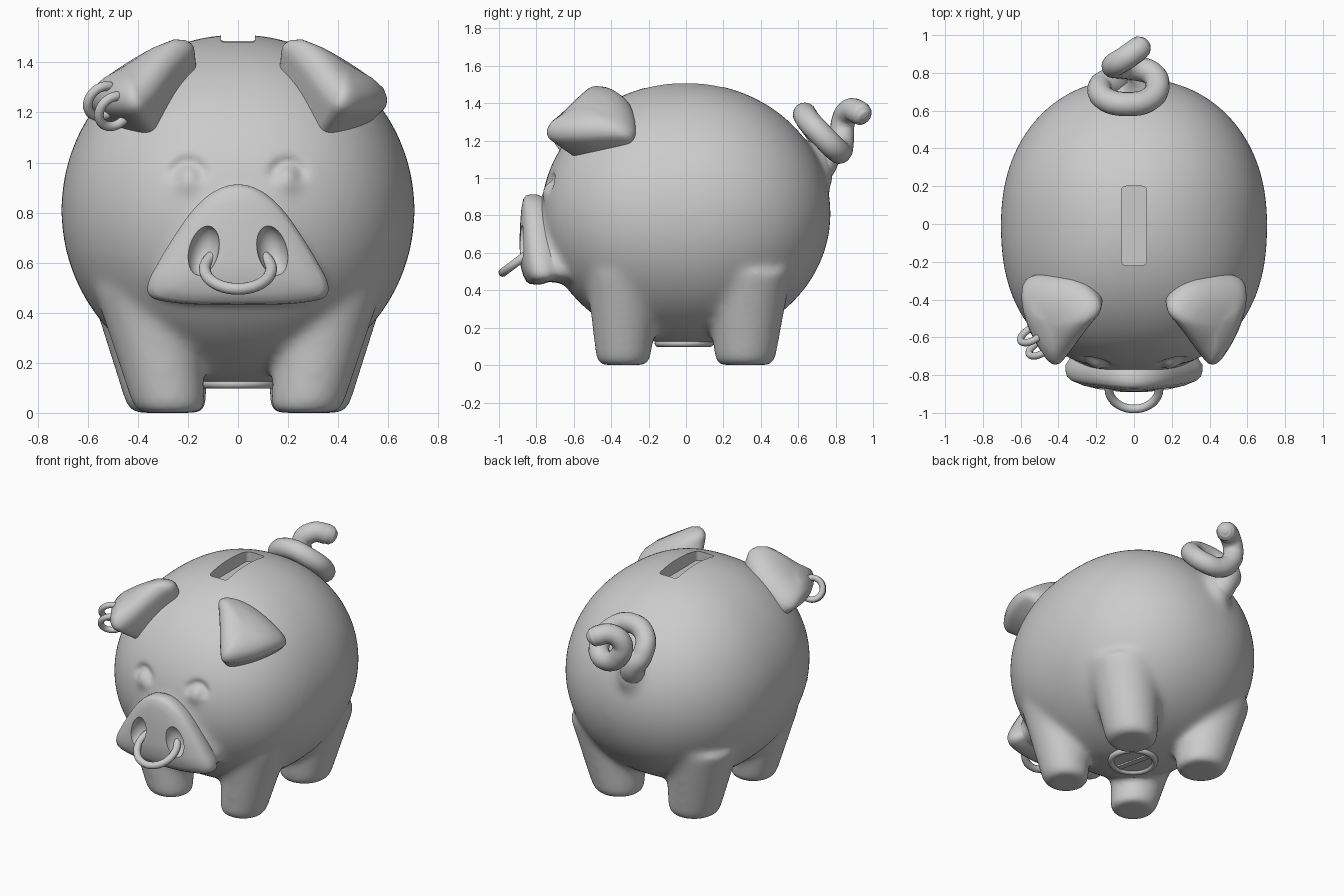
import bpy, bmesh, math
from mathutils import Vector, Matrix

if "Cube" in bpy.data.objects:
    bpy.data.objects.remove(bpy.data.objects["Cube"])

grey = bpy.data.materials.new("plain grey")
grey.use_nodes = True
grey.diffuse_color = (0.6, 0.6, 0.6, 1)
grey.node_tree.nodes["Principled BSDF"].inputs["Base Color"].default_value = (0.6, 0.6, 0.6, 1)


def add_object(name, data):
    ob = bpy.data.objects.new(name, data)
    bpy.context.scene.collection.objects.link(ob)
    data.materials.clear()
    data.materials.append(grey)
    return ob


def mesh_object(name, bm):
    bmesh.ops.recalc_face_normals(bm, faces=bm.faces)
    me = bpy.data.meshes.new(name)
    bm.to_mesh(me)
    bm.free()
    return add_object(name, me)


def bake(ob):
    """Replace the mesh by its modified result."""
    graph = bpy.context.evaluated_depsgraph_get()
    me = bpy.data.meshes.new_from_object(ob.evaluated_get(graph))
    ob.modifiers.clear()
    ob.data = me


def smooth(ob, angle=40):
    bpy.ops.object.select_all(action='DESELECT')
    ob.select_set(True)
    bpy.context.view_layer.objects.active = ob
    bpy.ops.object.shade_smooth_by_angle(angle=math.radians(angle))


def carve(ob, cutter):
    mod = ob.modifiers.new("carve", 'BOOLEAN')
    mod.operation, mod.object, mod.solver = 'DIFFERENCE', cutter, 'EXACT'
    bake(ob)
    bpy.data.objects.remove(cutter)


def ellipsoid(bm, loc, size, rot=Matrix()):
    m = Matrix.Translation(loc) @ rot @ Matrix.Diagonal((*size, 1))
    bmesh.ops.create_uvsphere(bm, u_segments=64, v_segments=40, radius=1, matrix=m)


def rounded(points, steps=4):
    """Smooth a closed control outline by corner cutting."""
    for _ in range(steps):
        nxt = points[1:] + points[:1]
        points = [p.lerp(q, t) for p, q in zip(points, nxt) for t in (0.25, 0.75)]
    return points


def skin(bm, loops):
    """Join equal closed loops into a capped tube."""
    for a, b in zip(loops, loops[1:]):
        for i in range(len(a)):
            j = (i + 1) % len(a)
            bm.faces.new((a[i], a[j], b[j], b[i]))
    bm.faces.new(loops[0])
    bm.faces.new(loops[-1])


def loft(bm, outline, rings, axis):
    """Stack scaled copies of an outline, each pushed along the axis."""
    mid = sum(outline, Vector()) / len(outline)
    skin(bm, [[bm.verts.new(mid + (p - mid) * s + axis * d) for p in outline] for s, d in rings])


def ring(name, loc, axis, radius, tube):
    rot = Vector(axis).to_track_quat('Z', 'Y').to_euler()
    bpy.ops.mesh.primitive_torus_add(location=loc, rotation=rot, major_radius=radius,
                                     minor_radius=tube, major_segments=40, minor_segments=14)
    ob = bpy.context.object
    ob.name = name
    ob.data.materials.append(grey)
    smooth(ob, 80)


def leg(bm, foot, top, r_foot, r_top, height=0.5):
    """Tapered leg with a rounded sole edge."""
    loops = []
    for t, k in ((0, 0.88), (0.03, 0.97), (0.08, 1), (1, 1)):
        c = Vector(foot).lerp(Vector(top), t)
        r = (r_foot + (r_top - r_foot) * t) * k
        loops.append([bm.verts.new((c.x + r * math.cos(a * math.pi / 16),
                                    c.y + r * math.sin(a * math.pi / 16), t * height)) for a in range(32)])
    skin(bm, loops)


# Snout outline, a rounded triangle
half = [(0.15, 0.86), (0.29, 0.655), (0.39, 0.47), (0.26, 0.435)]
snout_line = [Vector((0, 0, 0.93))] + [Vector((x, 0, z)) for x, z in half]
snout_line += [Vector((0, 0, 0.43))] + [Vector((-x, 0, z)) for x, z in reversed(half)]
snout_line = rounded(snout_line)
forward = Vector((0, -1, 0))

# Body, a slightly boxy egg with full cheeks
bm = bmesh.new()
ellipsoid(bm, (0, 0, 0.81), (0.706, 0.774, 0.702))
for v in bm.verts:
    x, y = abs(v.co.x) / 0.706, abs(v.co.y) / 0.774
    n = 2.36 if v.co.y < 0 else 2.16
    if math.hypot(x, y) > 0.01:
        k = math.hypot(x, y) / (x ** n + y ** n) ** (1 / n)
        v.co.x *= k
        v.co.y *= k

# Legs, neck of the snout and tail root, fused with the body
for s in (-1, 1):
    leg(bm, (s * 0.27, -0.335, 0), (s * 0.37, -0.33, 0), 0.142, 0.208)
    leg(bm, (s * 0.28, 0.315, 0), (s * 0.365, 0.335, 0), 0.158, 0.23)
loft(bm, snout_line, [(0.9, 0.4), (0.94, 0.72), (0.92, 0.785)], forward)
ellipsoid(bm, (-0.08, 0.67, 1.03), (0.1, 0.12, 0.17))
body = mesh_object("body", bm)
mod = body.modifiers.new("fuse", 'REMESH')
mod.mode, mod.voxel_size = 'VOXEL', 0.015
mod = body.modifiers.new("soften", 'SMOOTH')
mod.factor, mod.iterations = 0.5, 45
bake(body)

# Closed eyes, pressed into the face as arched creases
for v in body.data.vertices:
    if v.co.y < -0.4:
        dx, dz = abs(v.co.x) - 0.2, v.co.z - 0.945
        d = math.hypot(dx, dz)
        arch = min(1, max(0, dz / 0.06 + 0.5))
        v.co.y += 0.022 * arch * math.exp(-((d - 0.055) / 0.026) ** 2)
        v.co.y -= 0.02 * math.exp(-(dx / 0.045) ** 2 - ((dz + 0.015) / 0.05) ** 2)

# Coin slot
bm = bmesh.new()
bmesh.ops.create_cube(bm, size=1, matrix=Matrix.Translation((0, -0.01, 1.53)) @ Matrix.Diagonal((0.135, 0.42, 0.22, 1)))
upright = [e for e in bm.edges if abs(e.verts[0].co.z - e.verts[1].co.z) > 0.1]
bmesh.ops.bevel(bm, geom=upright, offset=0.025, segments=4, profile=0.5, affect='EDGES')
carve(body, mesh_object("slot_cutter", bm))
smooth(body, 45)

# Snout with carved nostrils
bm = bmesh.new()
loft(bm, snout_line, [(0.86, 0.6), (0.9, 0.72), (0.96, 0.765), (1, 0.79), (1.0, 0.825), (0.98, 0.85),
                      (0.92, 0.865), (0.75, 0.878), (0.5, 0.886), (0.2, 0.89)], forward)
for v in bm.verts:  # curve the disc back at the sides and chin
    v.co.y += 0.3 * v.co.x ** 2 + 0.5 * max(0, 0.6 - v.co.z) ** 2 - 0.25 * max(0, v.co.z - 0.75) ** 2
snout = mesh_object("snout", bm)
bm = bmesh.new()
for s in (-1, 1):
    ellipsoid(bm, (s * 0.138, -0.89, 0.648), (0.06, 0.08, 0.102), Matrix.Rotation(s * -0.25, 4, 'Y'))
carve(snout, mesh_object("nostril_cutter", bm))
smooth(snout, 40)

ring("nose_ring", (0, -0.873, 0.575), (0, -0.6, 0.8), 0.133, 0.023)

# Floppy ears, domed rounded triangles standing off the head
for s, side in ((1, "left"), (-1, "right")):
    ctrl = [(0.15, -0.44, 1.475), (0.26, -0.31, 1.42), (0.42, -0.27, 1.325), (0.58, -0.27, 1.215),
            (0.59, -0.40, 1.215), (0.53, -0.58, 1.20), (0.41, -0.76, 1.20), (0.34, -0.68, 1.255), (0.24, -0.54, 1.395)]
    axis = Vector((0.4, -0.5, 0.75)).normalized()
    bm = bmesh.new()
    loft(bm, rounded([Vector(c) for c in ctrl], 3),
         [(0.72, -0.19), (0.9, -0.07), (0.97, -0.02), (1, 0.005), (0.99, 0.025), (0.94, 0.052),
          (0.8, 0.085), (0.52, 0.108), (0.2, 0.116)], axis)
    for v in bm.verts:
        v.co.x *= s
    smooth(mesh_object(side + "_ear", bm), 50)

# Earrings through the right ear
ring("outer_earring", (-0.54, -0.585, 1.245), (-0.45, 0.75, 0.45), 0.068, 0.019)
ring("inner_earring", (-0.495, -0.655, 1.205), (-0.45, 0.75, 0.45), 0.068, 0.019)

# Curly tail
path = [(-0.08, 0.66, 1.0), (-0.12, 0.74, 1.11), (-0.18, 0.725, 1.20), (-0.15, 0.66, 1.30), (-0.03, 0.635, 1.34),
        (0.08, 0.66, 1.30), (0.125, 0.735, 1.22), (0.09, 0.80, 1.155), (0, 0.825, 1.145), (-0.085, 0.835, 1.21),
        (-0.105, 0.84, 1.30), (-0.05, 0.875, 1.36), (0.02, 0.925, 1.35), (0.045, 0.945, 1.335),
        (0.06, 0.957, 1.325), (0.066, 0.962, 1.32)]
curve = bpy.data.curves.new("tail", 'CURVE')
curve.dimensions, curve.bevel_depth, curve.bevel_resolution = '3D', 0.064, 6
curve.use_fill_caps = True
spline = curve.splines.new('BEZIER')
spline.bezier_points.add(len(path) - 1)
last = len(path) - 1
for i, (p, co) in enumerate(zip(spline.bezier_points, path)):
    p.co = co
    p.handle_left_type = p.handle_right_type = 'AUTO'
    p.radius = {0: 1.4, 1: 1.25, last - 2: 0.9, last - 1: 0.6, last: 0.2}.get(i, 1)
add_object("tail", curve)

# Belly plug with a rim and a grip bar
bm = bmesh.new()
bmesh.ops.create_cone(bm, cap_ends=True, segments=40, radius1=0.14, radius2=0.14, depth=0.05,
                      matrix=Matrix.Translation((0, -0.01, 0.137)))
bmesh.ops.create_cube(bm, size=1, matrix=Matrix.Translation((0, -0.01, 0.115)) @ Matrix.Rotation(1.8, 4, 'Z')
                      @ Matrix.Diagonal((0.22, 0.04, 0.025, 1)))
smooth(mesh_object("belly_plug", bm), 40)
ring("plug_rim", (0, -0.01, 0.117), (0, 0, 1), 0.138, 0.02)
